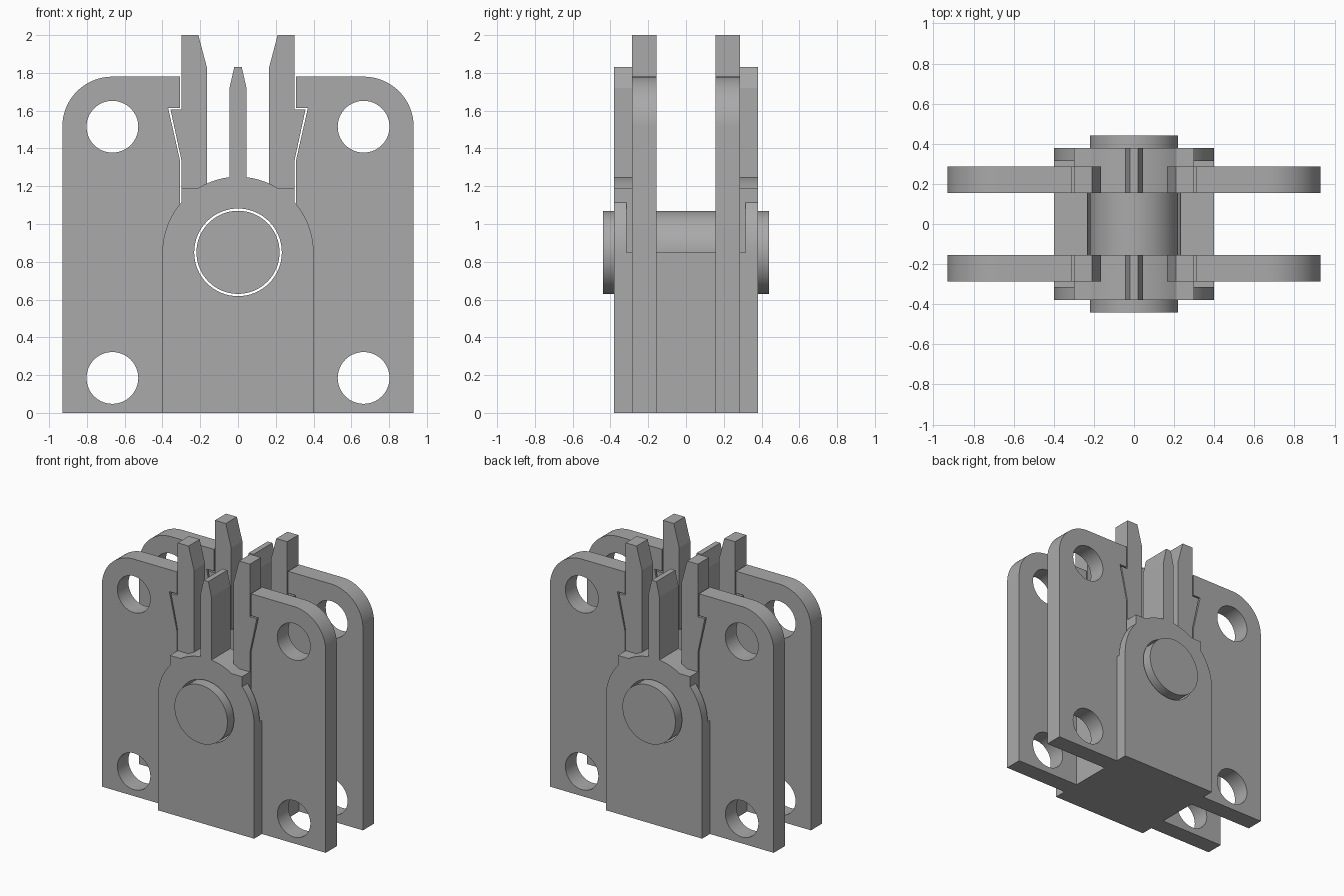
import bpy, bmesh
from math import sin, cos, pi, asin, acos, radians

cube = bpy.data.objects.get("Cube")
if cube:
    bpy.data.objects.remove(cube, do_unlink=True)

grey = bpy.data.materials.new("plain_grey")
grey.use_nodes = True
grey.diffuse_color = (0.4, 0.4, 0.4, 1)
grey.node_tree.nodes["Principled BSDF"].inputs["Base Color"].default_value = (0.4, 0.4, 0.4, 1)

PIN_Z = 0.85
ARCH_R = 0.4
NECK_X = 0.3
SHOULDER_Z = 1.19


def arc(cx, cz, r, start, end, n=24):
    return [(cx + r * cos(start + (end - start) * i / n),
             cz + r * sin(start + (end - start) * i / n)) for i in range(n + 1)]


def prism(name, profile, y0, y1):
    """Extrude an (x, z) outline along y."""
    bm = bmesh.new()
    face = bm.faces.new([bm.verts.new((x, y0, z)) for x, z in profile])
    ext = bmesh.ops.extrude_face_region(bm, geom=[face])
    moved = [v for v in ext["geom"] if isinstance(v, bmesh.types.BMVert)]
    bmesh.ops.translate(bm, verts=moved, vec=(0, y1 - y0, 0))
    bmesh.ops.recalc_face_normals(bm, faces=bm.faces)
    mesh = bpy.data.meshes.new(name)
    bm.to_mesh(mesh)
    bm.free()
    mesh.materials.append(grey)
    ob = bpy.data.objects.new(name, mesh)
    bpy.context.collection.objects.link(ob)
    return ob


def activate(ob):
    bpy.ops.object.select_all(action='DESELECT')
    ob.select_set(True)
    bpy.context.view_layer.objects.active = ob


def drill(ob, x, z, r):
    """Cut a round hole along y."""
    cutter = prism("cutter", arc(x, z, r, 0, 2 * pi, 64)[:-1], -1, 1)
    cutter.hide_render = True
    mod = ob.modifiers.new("hole", 'BOOLEAN')
    mod.operation = 'DIFFERENCE'
    mod.solver = 'EXACT'
    mod.object = cutter
    activate(ob)
    bpy.ops.object.modifier_apply(modifier=mod.name)
    bpy.data.objects.remove(cutter, do_unlink=True)


def smooth(ob):
    activate(ob)
    bpy.ops.object.shade_smooth_by_angle(angle=radians(25))


def mirrored(half):
    """Complete a right-hand outline running from bottom to top centre."""
    return half + [(-x, z) for x, z in reversed(half)]


# Outlines shared by both sides
wing = [(0.4, 0), (0.93, 0)] + arc(0.665, 1.515, 0.265, 0, pi / 2) + [
    (0.308, 1.78), (0.308, 1.615), (0.37, 1.615), (0.308, 1.34),
    (0.308, PIN_Z), (0.4, PIN_Z)]
prong = [(0.165, 1.15), (NECK_X, 1.15), (NECK_X, 1.34), (0.357, 1.605),
         (NECK_X, 1.605), (NECK_X, 2.0), (0.21, 2.0), (0.165, 1.83)]
blade = mirrored([(0.045, 1.2), (0.045, 1.72), (0.02, 1.83)])

shoulder_angle = asin((SHOULDER_Z - PIN_Z) / ARCH_R)
crown = arc(0, PIN_Z, ARCH_R, shoulder_angle, pi / 2 - 0.01, 16)
shoulder = [(NECK_X, SHOULDER_Z)] + crown
neck = mirrored([(NECK_X, PIN_Z)] + shoulder)
arch = mirrored(arc(0, PIN_Z, ARCH_R, 0, acos(NECK_X / ARCH_R), 16) + shoulder)

# Central block with the lower half of the pin bore
base = prism("hinge_base", mirrored([(0.4, 0), (0.4, PIN_Z)]), -0.38, 0.38)
drill(base, 0, PIN_Z, 0.232)
smooth(base)

# Pin
smooth(prism("hinge_pin", arc(0, PIN_Z, 0.22, 0, 2 * pi, 64)[:-1], -0.44, 0.44))

for side, sy in (("front", -1), ("back", 1)):
    # Pin housing: narrow neck and rounded outer cheek
    for label, outline, y0, y1 in (("neck", neck, 0.155, 0.315),
                                   ("cheek", arch, 0.315, 0.38)):
        ob = prism(f"{side}_{label}", outline, sy * y0, sy * y1)
        drill(ob, 0, PIN_Z, 0.232)
        smooth(ob)

    # Centre blade
    prism(f"{side}_centre_blade", blade, sy * 0.155, sy * 0.38)

    for hand, sx in (("left", 1), ("right", -1)):
        # Mounting wing with two screw holes
        ob = prism(f"{side}_{hand}_wing", [(sx * x, z) for x, z in wing],
                   sy * 0.155, sy * 0.287)
        for z in (0.185, 1.515):
            drill(ob, sx * 0.665, z, 0.137)
        smooth(ob)

        # Barbed snap prong
        prism(f"{side}_{hand}_prong", [(sx * x, z) for x, z in prong],
              sy * 0.155, sy * 0.287)
